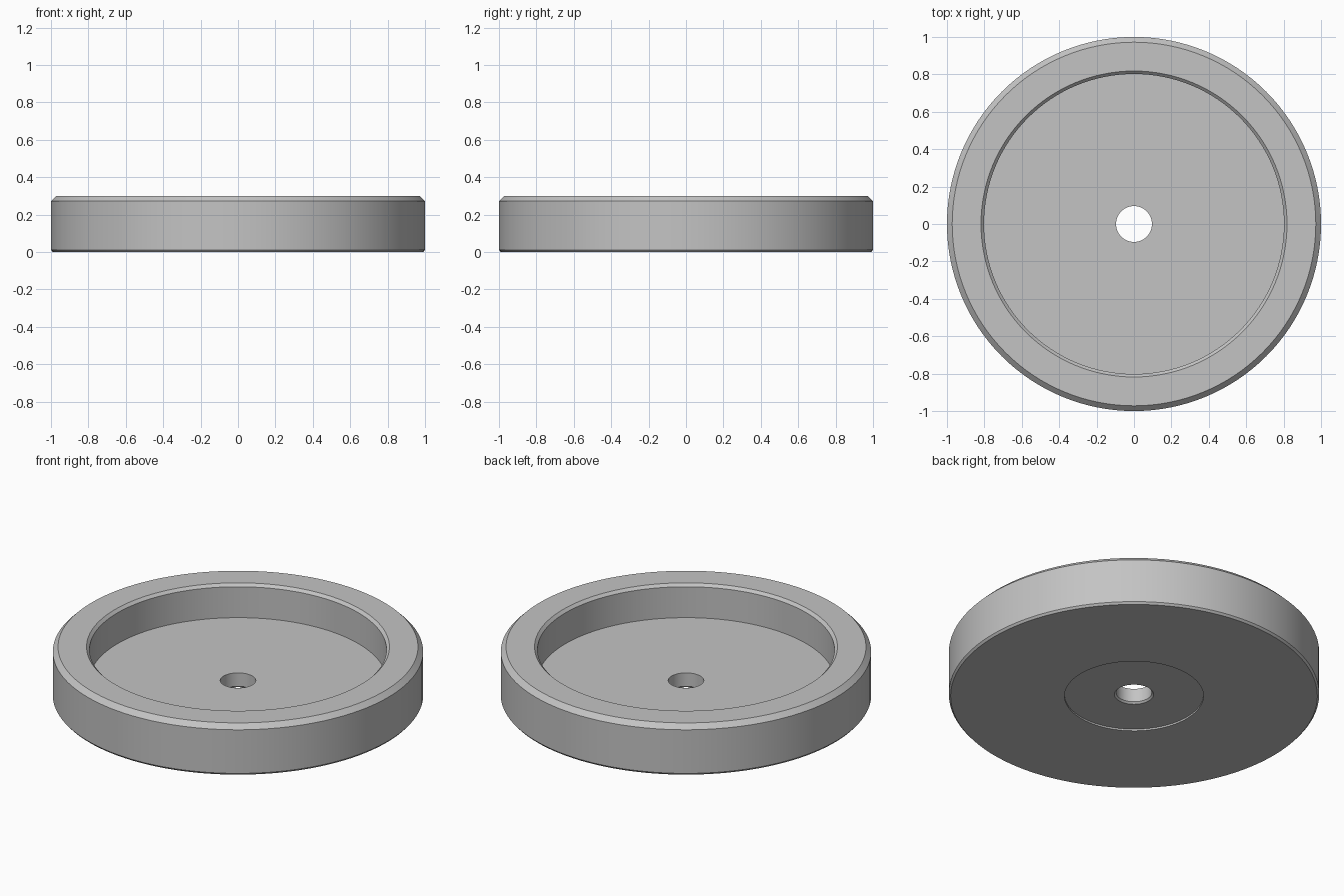
import bpy, bmesh, math
from mathutils import Matrix

cube = bpy.data.objects.get("Cube")
if cube:
    bpy.data.objects.remove(cube, do_unlink=True)

SEGMENTS = 128
HEIGHT, OUTER_R, BORE_R = 0.30, 1.0, 0.096
FLOOR_Z, RECESS_R, RECESS_Z = 0.10, 0.375, 0.01

# Plain grey material
grey = bpy.data.materials.new("light grey")
grey.use_nodes = True
colour = (0.55, 0.55, 0.55, 1)
grey.diffuse_color = colour
grey.node_tree.nodes["Principled BSDF"].inputs["Base Color"].default_value = colour


def lathe(name, profile, material):
    """Revolve a closed (radius, z) profile around the z axis."""
    bm = bmesh.new()
    rings = []
    for i in range(SEGMENTS):
        turn = Matrix.Rotation(math.tau * i / SEGMENTS, 3, "Z")
        rings.append([bm.verts.new((turn @ Matrix.Identity(3)).col[0] * r) for r, z in profile])
        for vert, (r, z) in zip(rings[-1], profile):
            vert.co.z = z
    n = len(profile)
    for i, ring in enumerate(rings):
        following = rings[(i + 1) % SEGMENTS]
        for j in range(n):
            k = (j + 1) % n
            bm.faces.new((ring[j], following[j], following[k], ring[k]))
    bmesh.ops.recalc_face_normals(bm, faces=bm.faces)
    mesh = bpy.data.meshes.new(name)
    bm.to_mesh(mesh)
    bm.free()
    mesh.materials.append(material)
    obj = bpy.data.objects.new(name, mesh)
    bpy.context.collection.objects.link(obj)
    bpy.ops.object.select_all(action="DESELECT")
    obj.select_set(True)
    bpy.context.view_layer.objects.active = obj
    bpy.ops.object.shade_smooth_by_angle(angle=math.radians(30))
    return obj


# Cupped disc: chamfered rim, sunken floor, centre bore, shallow recess below
profile = [
    # underside, recess and bottom edge
    (BORE_R + 0.01, RECESS_Z),
    (RECESS_R, RECESS_Z),
    (RECESS_R, 0),
    (OUTER_R - 0.01, 0),
    (OUTER_R, 0.012),
    # outer wall and rim
    (OUTER_R, HEIGHT - 0.028),
    (OUTER_R - 0.028, HEIGHT),
    (0.818, HEIGHT),
    (0.802, HEIGHT - 0.016),
    # cup floor and bore
    (0.802, FLOOR_Z),
    (BORE_R, FLOOR_Z),
    (BORE_R, RECESS_Z + 0.01),
]
lathe("cupped_disc", profile, grey)
